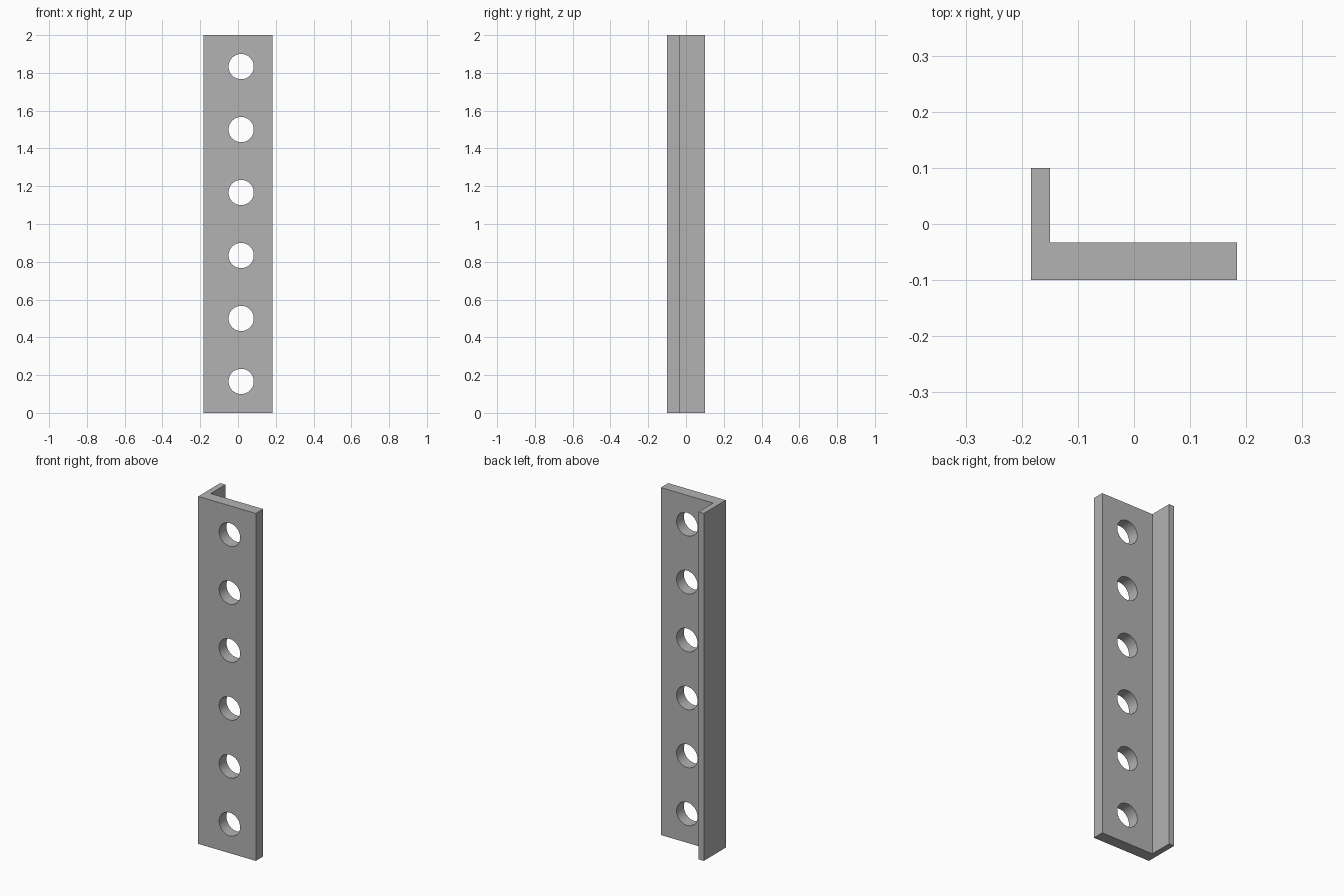
import bpy
import bmesh
from mathutils import Matrix, Vector

cube = bpy.data.objects.get("Cube")
if cube:
    bpy.data.objects.remove(cube, do_unlink=True)

HEIGHT = 2.0
HOLES = 6
PITCH = HEIGHT / HOLES
HOLE_X = 0.0167
HOLE_RADIUS = 0.0667

# Plain grey metal
grey = bpy.data.materials.new("grey metal")
grey.use_nodes = True
colour = (0.45, 0.45, 0.45, 1)
grey.diffuse_color = colour
grey.node_tree.nodes["Principled BSDF"].inputs["Base Color"].default_value = colour


def make_object(name, bm):
    bmesh.ops.recalc_face_normals(bm, faces=bm.faces)
    mesh = bpy.data.meshes.new(name)
    bm.to_mesh(mesh)
    bm.free()
    mesh.materials.append(grey)
    obj = bpy.data.objects.new(name, mesh)
    bpy.context.collection.objects.link(obj)
    return obj


# L-shaped section: thick plate at the front, thin flange at the back
left, right, inner = -0.1833, 0.1833, -0.15
front, plate_back, back = -0.1, -0.0333, 0.1
profile = [(left, front), (right, front), (right, plate_back),
           (inner, plate_back), (inner, back), (left, back)]
bm = bmesh.new()
section = bm.faces.new([bm.verts.new((x, y, 0)) for x, y in profile])
raised = bmesh.ops.extrude_face_region(bm, geom=[section])["geom"]
bmesh.ops.translate(bm, vec=Vector((0, 0, HEIGHT)),
                    verts=[v for v in raised if isinstance(v, bmesh.types.BMVert)])
rail = make_object("drilled_angle_rail", bm)

# Row of evenly spaced bores through the plate
bm = bmesh.new()
for i in range(HOLES):
    place = Matrix.Translation((HOLE_X, (front + plate_back) / 2, PITCH * (i + 0.5)))
    bmesh.ops.create_cone(bm, cap_ends=True, segments=64, radius1=HOLE_RADIUS,
                          radius2=HOLE_RADIUS, depth=0.12,
                          matrix=place @ Matrix.Rotation(1.5707963, 4, "X"))
cutter = make_object("hole_cutter", bm)
cutter.hide_render = True

cut = rail.modifiers.new("holes", "BOOLEAN")
cut.operation = "DIFFERENCE"
cut.solver = "EXACT"
cut.object = cutter

bpy.ops.object.select_all(action="DESELECT")
rail.select_set(True)
bpy.context.view_layer.objects.active = rail
bpy.ops.object.modifier_apply(modifier=cut.name)
bpy.data.objects.remove(cutter, do_unlink=True)

# Round bores shade smoothly, all other edges stay sharp
bpy.ops.object.shade_smooth_by_angle(angle=0.52)
